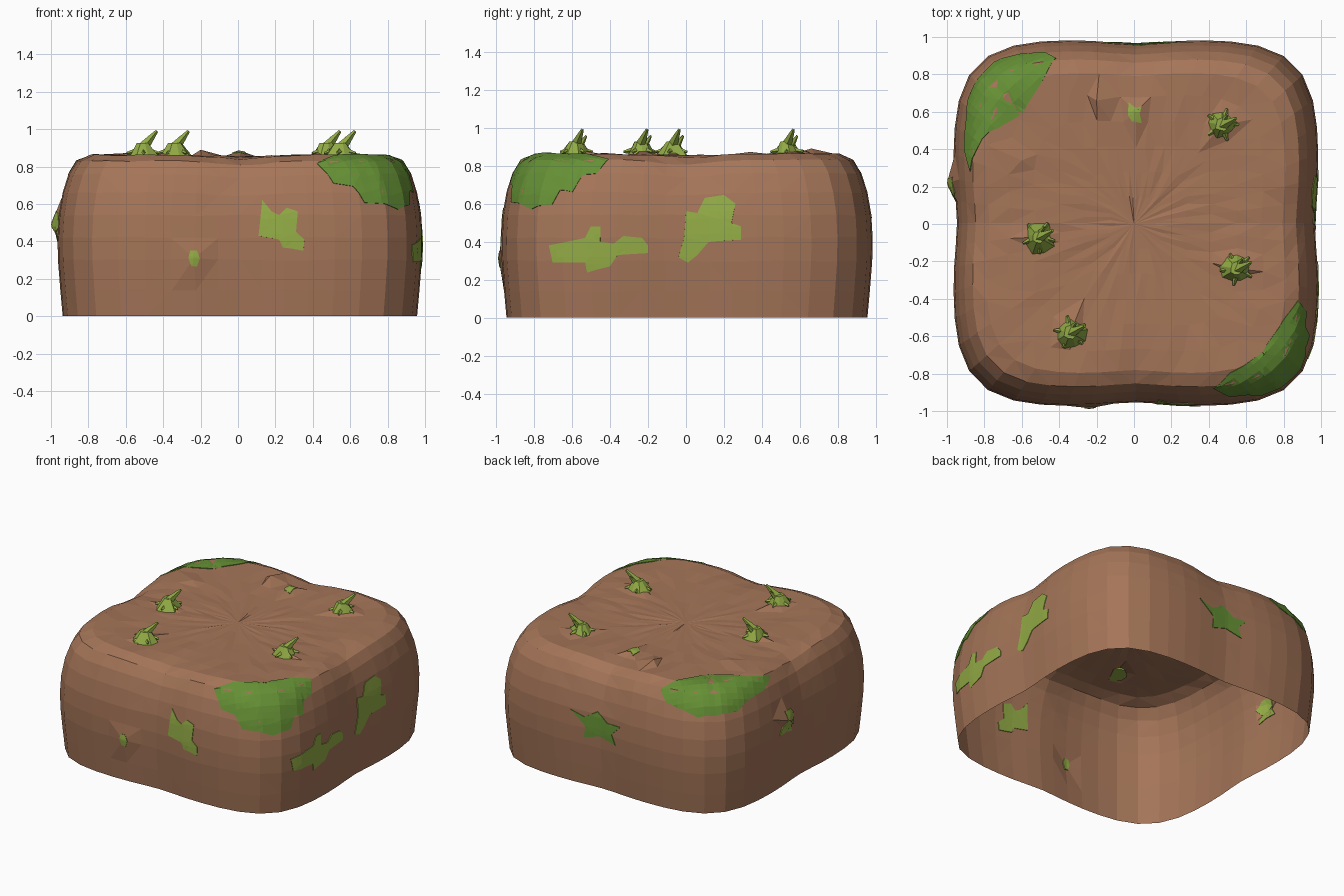
import bpy, bmesh, math, random
from mathutils import Vector, Matrix
from mathutils.bvhtree import BVHTree

if "Cube" in bpy.data.objects:
    bpy.data.objects.remove(bpy.data.objects["Cube"])

random.seed(4)


def material(name, col):
    m = bpy.data.materials.new(name)
    m.diffuse_color = (*col, 1)
    m.use_nodes = True
    m.node_tree.nodes["Principled BSDF"].inputs["Base Color"].default_value = m.diffuse_color
    return m


SOIL = material("soil brown", (0.375, 0.178, 0.098))
LIGHT = material("light grass green", (0.29, 0.41, 0.06))
DARK = material("dark moss green", (0.13, 0.28, 0.035))


def add_object(name, bm, mat):
    me = bpy.data.meshes.new(name)
    bm.to_mesh(me)
    me.materials.append(mat)
    ob = bpy.data.objects.new(name, me)
    bpy.context.collection.objects.link(ob)
    return ob


# Soil block: open-bottomed shell of rounded-square rings
PROFILE = [(.972, 0), (.985, .14), (.998, .3), (1, .42), (.993, .54), (.972, .66),
           (.94, .76), (.895, .83), (.82, .862), (.70, .86), (.56, .856),
           (.42, .853), (.28, .852), (.14, .852)]
SEG = 52


def side_point(i, scale, z):
    t = 2 * math.pi * i / SEG
    c, s = math.cos(t), math.sin(t)
    r = (abs(c) ** 4.8 + abs(s) ** 4.8) ** (-1 / 4.8)
    mid = math.exp(-(math.sin(2 * t) / .4) ** 2)      # middle of each side
    r *= scale * (1 - .022 * mid)
    rim = max(0, 1 - abs(scale - .88) / .25) if z > .6 else 0
    jit = random.uniform(-.004, .004)
    return Vector((r * c * .978 + .01, r * s * .98 + .005,
                   z - .028 * mid * rim + (jit if z > 0 else 0)))


bm = bmesh.new()
rings = [[bm.verts.new(side_point(i, sc, z)) for i in range(SEG)] for sc, z in PROFILE]
for a, b in zip(rings, rings[1:]):
    for i in range(SEG):
        j = (i + 1) % SEG
        bm.faces.new((a[i], a[j], b[j], b[i]))
tip = bm.verts.new((0, 0, .852))
for i in range(SEG):
    bm.faces.new((rings[-1][i], rings[-1][(i + 1) % SEG], tip))

# Pulled-out lumps: nearest vertex becomes the peak
TUFTS = [(.47, .53), (-.51, -.07), (.55, -.24), (-.34, -.58)]
LUMPS = [(-.235, -.985, .31), (-1.0, .22, .49), (.01, .6, .885), (-.2, .66, .89),
         (-.6, .34, .872)] + [(x, y, .885) for x, y in TUFTS]
for p in LUMPS:
    p = Vector(p)
    min(bm.verts, key=lambda v: (v.co - p).length).co = p
bmesh.ops.triangulate(bm, faces=bm.faces[:])
tree = BVHTree.FromBMesh(bm)
add_object("soil_block", bm, SOIL)
bm.free()


# Moss patches: outlines projected on to the soil as thin plates seen from both sides
def patch(name, outline, target, out, mat):
    out = Vector(out).normalized()
    right = Vector((0, 0, 1)).cross(out)
    right = right.normalized() if right.length > .01 else Vector((1, 0, 0))
    up = out.cross(right)
    bm = bmesh.new()
    bm.faces.new([bm.verts.new((u, v, 0)) for u, v in outline])
    bmesh.ops.triangulate(bm, faces=bm.faces[:])
    for axis in (Vector((1, 0, 0)), Vector((0, 1, 0))):
        for k in range(-26, 27):
            bmesh.ops.bisect_plane(bm, geom=bm.verts[:] + bm.edges[:] + bm.faces[:],
                                   plane_co=axis * k * .04, plane_no=axis)
    lost = []
    for v in bm.verts:
        start = Vector(target) + right * v.co.x + up * v.co.y + out * .9
        hit = tree.ray_cast(start, -out)[0]
        if hit is None:
            lost.append(v)
        else:
            v.co = hit
    bmesh.ops.delete(bm, geom=lost, context='VERTS')
    ob = add_object(name, bm, mat)
    bm.free()
    s = ob.modifiers.new("thin", 'SOLIDIFY')
    s.thickness, s.offset = .009, 0


FRONT, RIGHT, BACK, LEFT = (0, -1, 0), (1, 0, 0), (0, 1, 0), (-1, 0, 0)
patch("front_moss", [(.13, .62), (.18, .56), (.22, .54), (.26, .58), (.32, .56), (.31, .45),
                     (.355, .41), (.35, .35), (.24, .37), (.22, .41), (.11, .43)],
      (0, -.5, 0), FRONT, LIGHT)
patch("front_lump_moss", [(-.255, .35), (-.22, .35), (-.205, .31), (-.22, .265), (-.25, .27),
                          (-.265, .31)], (0, -.5, 0), FRONT, LIGHT)
patch("right_moss_upper", [(0, .56), (.06, .55), (.1, .63), (.2, .645), (.26, .6), (.24, .5),
                           (.29, .48), (.29, .41), (.12, .4), (.06, .33), (.01, .29),
                           (-.04, .32), (-.01, .42)], (.5, 0, 0), RIGHT, LIGHT)
patch("right_moss_lower", [(-.72, .38), (-.53, .42), (-.5, .48), (-.45, .48), (-.45, .4),
                           (-.38, .39), (-.33, .43), (-.23, .42), (-.2, .38), (-.2, .34),
                           (-.36, .33), (-.4, .27), (-.52, .24), (-.53, .29), (-.7, .29)],
      (.5, 0, 0), RIGHT, LIGHT)
patch("back_moss", [(-.25, .53), (-.14, .5), (-.04, .56), (.04, .5), (.15, .5), (.08, .43),
                    (.11, .36), (-.02, .39), (-.14, .35), (-.13, .44)], (0, .5, 0), BACK, DARK)
patch("left_moss", [(-.3, .4), (-.24, .5), (-.25, .56), (-.17, .55), (-.12, .49), (-.17, .44),
                    (-.15, .38), (-.22, .4)], (-.5, 0, 0), LEFT, LIGHT)
patch("top_lump_moss", [(-.03, .65), (.01, .62), (.04, .63), (.03, .59), (.04, .54),
                        (-.01, .55), (-.03, .58)], (0, 0, .5), (0, 0, 1), LIGHT)
E = .7  # upward tilt of the corner projections
patch("front_corner_moss", [(-.32, .2), (-.2, .23), (0, .21), (.2, .23), (.33, .22), (.32, .12),
                            (.26, .08), (.24, -.02), (.18, -.03), (.15, -.11), (.03, -.15),
                            (-.1, -.11), (-.17, -.09), (-.21, .01), (-.29, .06)],
      (.8, -.8, .72), (.71, -.71, E), DARK)
patch("back_corner_moss", [(-.33, .2), (-.22, .25), (0, .28), (.16, .26), (.25, .24), (.42, .25),
                           (.36, .15), (.22, .07), (.15, .0), (0, -.02), (-.12, -.02),
                           (-.24, .06), (-.31, .11)],
      (-.8, .8, .72), (-.71, .71, E), DARK)


# Grass tufts: ragged mound with one tall leaning blade and small leaves
def blade(bm, base, end, radius, sides=5):
    d = Vector(end) - Vector(base)
    mat = (Matrix.Translation((Vector(base) + Vector(end)) / 2)
           @ d.to_track_quat('Z', 'Y').to_matrix().to_4x4())
    bmesh.ops.create_cone(bm, segments=sides, radius1=radius, radius2=radius * .25,
                          depth=d.length, cap_ends=True, matrix=mat)


for n, (x, y) in enumerate(TUFTS):
    bm = bmesh.new()
    bmesh.ops.create_cone(bm, segments=9, radius1=.085, radius2=.035, depth=.07,
                          cap_ends=True, matrix=Matrix.Translation((0, 0, .035)))
    for v in bm.verts:
        k = random.uniform(.75, 1.15)
        v.co.x *= k
        v.co.y *= k
    blade(bm, (-.01, -.01, .03), (.075, .035, .132), .035)
    blade(bm, (0, .01, .03), (.03, .055, .1), .025)
    for k in range(5):
        a = k * 1.26 + n
        blade(bm, (0, 0, .03), (.09 * math.cos(a), .09 * math.sin(a), .015), .026, 4)
    ob = add_object("grass_tuft_%d" % (n + 1), bm, LIGHT)
    ob.location = (x, y, .857)
    bm.free()
